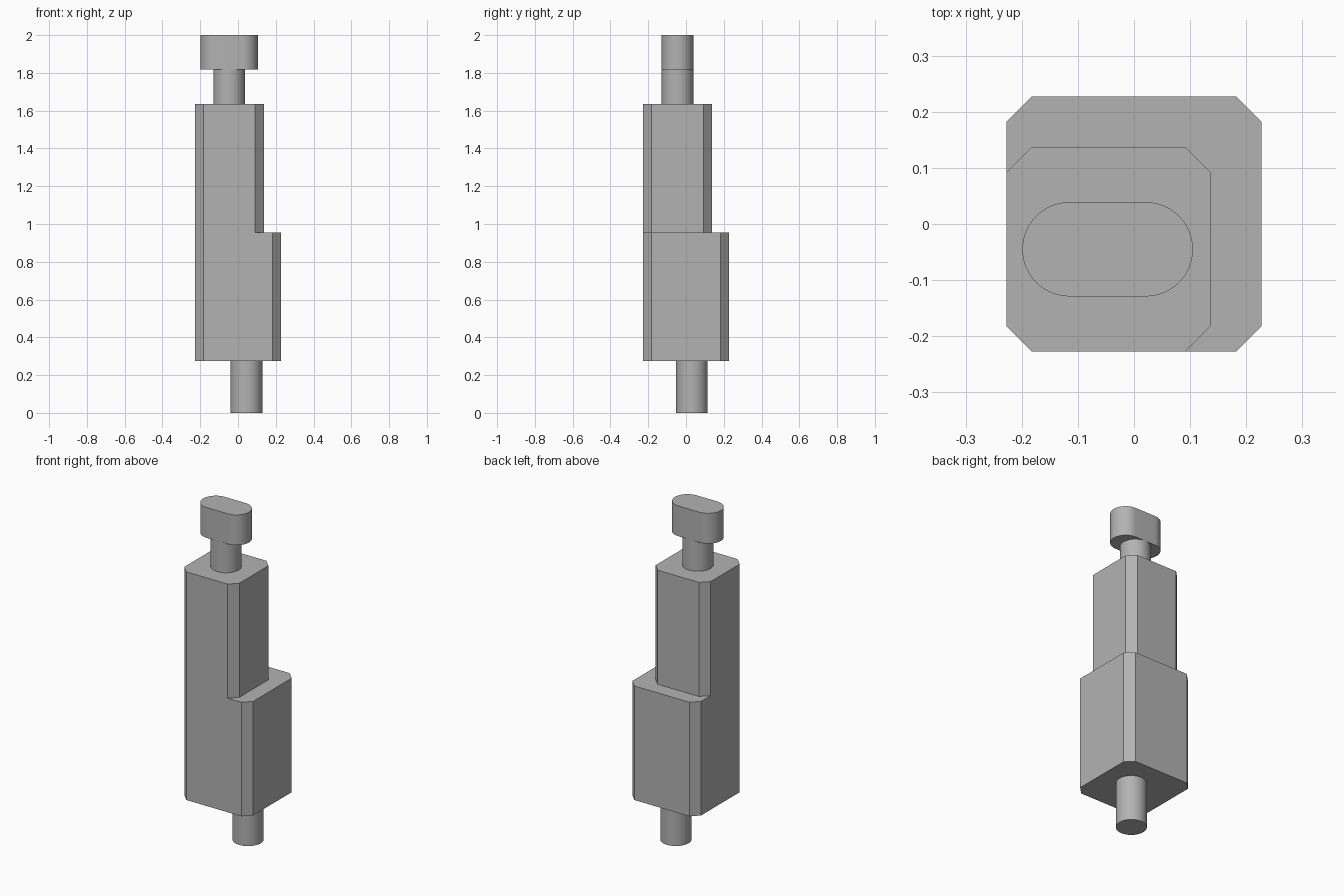
import bpy
import bmesh
from math import pi, cos, sin, radians

cube = bpy.data.objects.get("Cube")
if cube:
    bpy.data.objects.remove(cube, do_unlink=True)

GREY = (0.45, 0.45, 0.45, 1)
grey = bpy.data.materials.new("plain_grey")
grey.use_nodes = True
grey.diffuse_color = GREY
grey.node_tree.nodes["Principled BSDF"].inputs["Base Color"].default_value = GREY


def finish(bm, name, smooth=False):
    bmesh.ops.recalc_face_normals(bm, faces=bm.faces)
    mesh = bpy.data.meshes.new(name)
    bm.to_mesh(mesh)
    bm.free()
    mesh.materials.append(grey)
    obj = bpy.data.objects.new(name, mesh)
    bpy.context.collection.objects.link(obj)
    if smooth:
        bpy.ops.object.select_all(action='DESELECT')
        obj.select_set(True)
        bpy.context.view_layer.objects.active = obj
        bpy.ops.object.shade_smooth_by_angle(angle=radians(30))
    return obj


def ring(bm, points, z):
    return [bm.verts.new((x, y, z)) for x, y in points]


def prism(name, points, z0, z1):
    bm = bmesh.new()
    low, high = ring(bm, points, z0), ring(bm, points, z1)
    n = len(points)
    for i in range(n):
        j = (i + 1) % n
        bm.faces.new((low[i], low[j], high[j], high[i]))
    bm.faces.new(low[::-1])
    bm.faces.new(high)
    return finish(bm, name, smooth=True)


def slot(cx, cy, r, half=0.0, steps=32):
    """Round outline; half stretches it along x into a rounded slot."""
    right = [(cx + half + r * cos(a), cy + r * sin(a))
             for a in (pi * (i / steps - 0.5) for i in range(steps + 1))]
    left = [(2 * cx - x, 2 * cy - y) for x, y in right]
    return right + left if half else right[:-1] + left[:-1]


def chamfered(x0, x1, y0, y1, c):
    """Rectangle with cut corners, starting at the front edge's left end."""
    return [(x0 + c, y0), (x1 - c, y0), (x1, y0 + c), (x1, y1 - c),
            (x1 - c, y1), (x0 + c, y1), (x0, y1 - c), (x0, y0 + c)]


# Stepped body: both tiers share the front and left planes
S, C = 0.2275, 0.0455
Z_BASE, Z_STEP, Z_TOP = 0.274, 0.955, 1.636
wide = chamfered(-S, S, -S, S, C)
slim = chamfered(-S, 0.1365, -S, 0.1375, C)

bm = bmesh.new()
base, rim = ring(bm, wide, Z_BASE), ring(bm, wide[1:7], Z_STEP)
foot, top = ring(bm, slim[1:7], Z_STEP), ring(bm, slim, Z_TOP)
for i in range(5):
    bm.faces.new((base[i + 1], base[i + 2], rim[i + 1], rim[i]))
    bm.faces.new((foot[i], foot[i + 1], top[i + 2], top[i + 1]))
bm.faces.new(rim + foot[::-1])                                        # ledge
bm.faces.new((base[0], base[1], rim[0], foot[0], top[1], top[0]))     # front
bm.faces.new((base[6], base[7], top[7], top[6], foot[5], rim[5]))     # left
bm.faces.new((base[7], base[0], top[0], top[7]))                      # shared corner
bm.faces.new(base[::-1])
bm.faces.new(top)
finish(bm, "stepped_body")

# Lower pin, neck and slot-shaped head
prism("lower_pin", slot(0.045, 0.031, 0.084), 0, Z_BASE)
prism("upper_neck", slot(-0.047, -0.045, 0.084), Z_TOP, 1.819)
prism("slot_head", slot(-0.047, -0.045, 0.084, half=0.068), 1.819, 2.0)
